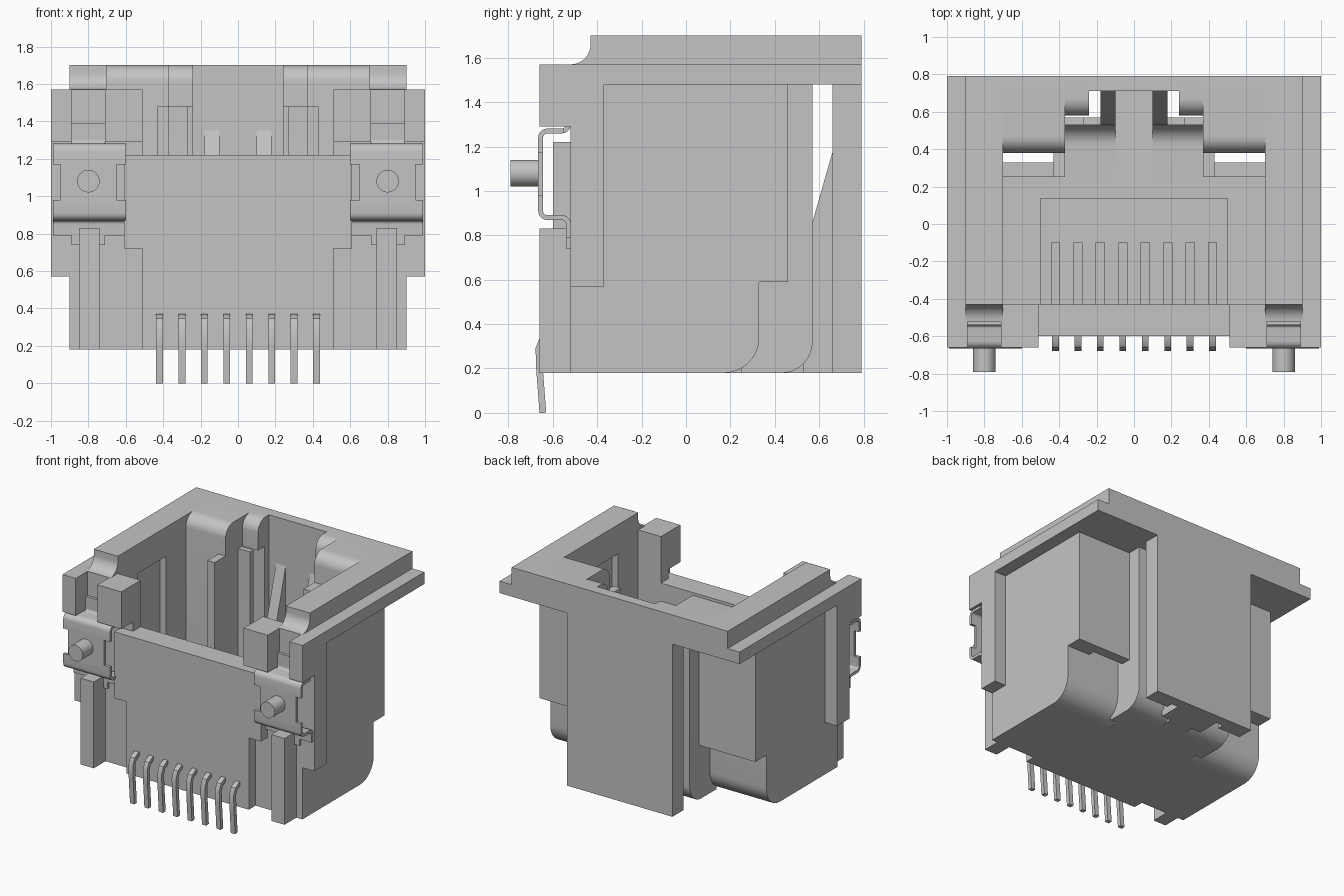
import bpy, bmesh, math
from mathutils import Vector

cube = bpy.data.objects.get("Cube")
if cube:
    bpy.data.objects.remove(cube, do_unlink=True)

grey = bpy.data.materials.new("plain grey")
grey.use_nodes = True
COLOUR = (0.55, 0.55, 0.55, 1)
grey.diffuse_color = COLOUR
grey.node_tree.nodes["Principled BSDF"].inputs["Base Color"].default_value = COLOUR


def finish(name, bm, mirror):
    bmesh.ops.recalc_face_normals(bm, faces=bm.faces)
    mesh = bpy.data.meshes.new(name)
    bm.to_mesh(mesh)
    bm.free()
    mesh.materials.append(grey)
    ob = bpy.data.objects.new(name, mesh)
    bpy.context.collection.objects.link(ob)
    bpy.ops.object.select_all(action="DESELECT")
    ob.select_set(True)
    bpy.context.view_layer.objects.active = ob
    bpy.ops.object.shade_smooth_by_angle(angle=math.radians(35))
    if mirror:
        ob.modifiers.new("Mirror", "MIRROR")
    return ob


def slab(name, profile, x0, x1, mirror=True):
    """Extrude a side profile of (y, z) points from x0 to x1."""
    bm = bmesh.new()
    face = bm.faces.new([bm.verts.new((x0, y, z)) for y, z in profile])
    ext = bmesh.ops.extrude_face_region(bm, geom=[face])
    for v in ext["geom"]:
        if isinstance(v, bmesh.types.BMVert):
            v.co.x = x1
    return finish(name, bm, mirror)


def box(name, x0, x1, y0, y1, z0, z1, mirror=True):
    return slab(name, [(y0, z0), (y1, z0), (y1, z1), (y0, z1)], x0, x1, mirror)


def arc(cy, cz, r, a0, a1, n=10):
    angles = [math.radians(a0 + (a1 - a0) * i / n) for i in range(n + 1)]
    return [(cy + r * math.cos(a), cz + r * math.sin(a)) for a in angles]


def ribbon(path, t):
    """Closed outline of a bent strip of thickness t."""
    pts = [Vector(p) for p in path]
    left, right = [], []
    for i, p in enumerate(pts):
        a = (p - pts[max(i - 1, 0)]).normalized()
        b = (pts[min(i + 1, len(pts) - 1)] - p).normalized()
        d = (a + b).normalized()
        n = Vector((-d.y, d.x)) * t / 2
        left.append(tuple(p + n))
        right.append(tuple(p - n))
    return left + right[::-1]


BASE, FLOOR, UNDER, STEP, TOP = 0.18, 0.26, 1.48, 1.57, 1.70

# Side walls with a rounded lower back corner and an undercut
low_curve = arc(0.17, 0.34, 0.16, -90, 0)
slab("side_wall", [(-0.52, BASE)] + low_curve
     + [(0.33, 0.59), (0.46, 0.59), (0.46, STEP), (-0.52, STEP)], 0.75, 0.90)
box("side_wall_lining_front", 0.70, 0.75, -0.52, -0.19, BASE, STEP)
slab("side_wall_lining_back", [(0.14, BASE)] + low_curve
     + [(0.33, 0.59), (0.46, 0.59), (0.46, STEP), (0.14, STEP)], 0.70, 0.75)
box("side_rib", 0.90, 1.00, -0.52, -0.37, 0.57, STEP)

# Floor and the low inner ledge
box("floor", -0.75, 0.75, -0.52, 0.17, BASE, FLOOR, False)
slab("floor_back_ledge", [(0.15, BASE)] + low_curve
     + [(0.33, 0.65), (0.25, 0.65), (0.25, FLOOR), (0.15, FLOOR)], 0.37, 0.70)

# Flange around the opening
box("flange_side", 0.70, 1.00, -0.43, 0.79, UNDER, STEP)
slab("flange_lip", arc(-0.52, 1.66, 0.09, -90, 0)
     + [(-0.43, TOP), (0.79, TOP), (0.79, STEP)], 0.70, 0.90)
slab("flange_back_wide", [(0.38, 0.59), (0.46, 0.59), (0.46, UNDER), (0.79, UNDER),
     (0.79, TOP)] + arc(0.47, TOP - 0.09, 0.09, 90, 180), 0.37, 0.70)
slab("flange_back_narrow", [(0.58, UNDER), (0.79, UNDER), (0.79, TOP)]
     + arc(0.67, TOP - 0.09, 0.09, 90, 180), 0.24, 0.37)
box("flange_back_middle", -0.24, 0.24, 0.71, 0.79, UNDER, TOP, False)

# Latch channel at the back
outer = arc(0.43, 0.32, 0.14, -90, 0)
inner = arc(0.42, 0.37, 0.11, 0, -90)
slab("channel_side", [(0.25, BASE)] + outer + [(0.57, UNDER), (0.25, UNDER)], 0.37, 0.43)
for name, x0, x1, top in (("channel_back_wall", 0.27, 0.37, UNDER),
                          ("channel_low_wall", 0.10, 0.27, 0.60)):
    slab(name, [(0.15, BASE)] + outer + [(0.57, top), (0.53, top)] + inner
         + [(0.15, FLOOR)], x0, x1)
box("latch_slot_floor", -0.10, 0.10, 0.15, 0.71, BASE, FLOOR, False)
slab("latch_gusset", [(0.53, BASE), (0.71, BASE), (0.71, 1.35), (0.57, 0.86),
     (0.53, 0.72)], 0.10, 0.18)

# Back plate with a shallow centre recess
box("back_plate_side", 0.24, 0.44, 0.66, 0.79, BASE, UNDER)
box("back_plate_middle", -0.24, 0.24, 0.71, 0.79, BASE, UNDER, False)

# Front wall, corner walls and guide ribs
box("front_wall", -0.51, 0.51, -0.60, -0.43, BASE, 1.22, False)
box("front_wall_wing", 0.51, 0.61, -0.60, -0.52, 0.72, 1.22)
box("corner_wall", 0.51, 0.90, -0.52, -0.43, BASE, STEP)
box("guide_rib", 0.74, 0.85, -0.66, -0.52, BASE, 0.83)
box("upper_block_inner", 0.51, 0.71, -0.66, -0.43, 1.29, STEP)
box("upper_block_outer", 0.89, 1.00, -0.66, -0.43, 1.29, STEP)

# Contact support and eight spring contacts with bent leads
box("contact_support", -0.50, 0.50, -0.43, 0.14, FLOOR, 0.42, False)
lead_path = [(-0.57, 0.355), (-0.61, 0.355), (-0.645, 0.335), (-0.663, 0.29),
             (-0.66, 0.20), (-0.645, 0.0)]
for i in range(8):
    x = (i - 3.5) * 0.12
    slab(f"lead_{i + 1}", ribbon(lead_path, 0.03), x - 0.018, x + 0.018, False)
    box(f"contact_{i + 1}", x - 0.025, x + 0.025, -0.43, -0.10, 0.41, 0.45, False)

# Sheet metal clips
upper = ([(-0.53, 1.39), (-0.53, 1.30)] + arc(-0.56, 1.30, 0.03, 0, -90, 5)
         + arc(-0.625, 1.24, 0.03, 90, 180, 5))
lower = (arc(-0.625, 0.91, 0.03, 180, 270, 5) + arc(-0.56, 0.85, 0.03, 90, 0, 5)
         + [(-0.53, 0.79)])
slab("clip_upper_tongue", ribbon(upper[:8], 0.022), 0.71, 0.89)
slab("clip_upper_band", ribbon(upper[6:] + [(-0.655, 1.17)], 0.022), 0.60, 0.99)
box("clip_plate", 0.65, 0.95, -0.666, -0.644, 0.96, 1.19)
slab("clip_lower_band", ribbon([(-0.655, 0.98)] + lower, 0.022), 0.60, 0.99)
box("clip_lower_tongue", 0.71, 0.89, -0.541, -0.519, 0.74, 0.80)

# Round pegs on the clips
for side, x in (("left", 0.80), ("right", -0.80)):
    bpy.ops.mesh.primitive_cylinder_add(vertices=32, radius=0.06, depth=0.14,
                                        location=(x, -0.72, 1.08),
                                        rotation=(math.pi / 2, 0, 0))
    peg = bpy.context.object
    peg.name = f"{side}_peg"
    peg.data.materials.append(grey)
    bpy.ops.object.shade_smooth_by_angle(angle=math.radians(35))
